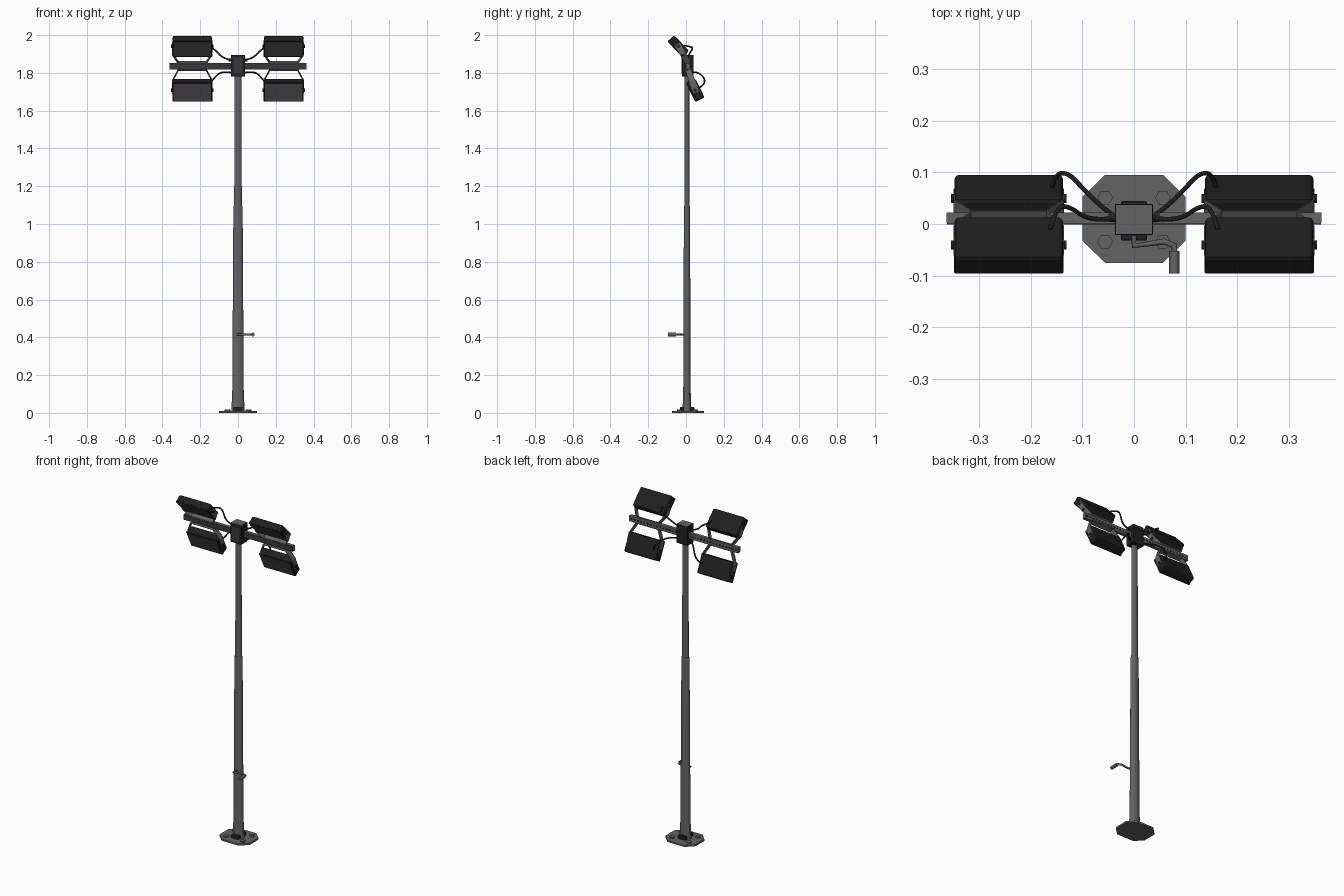
import bpy, bmesh, math
from mathutils import Vector, Matrix

if "Cube" in bpy.data.objects:
    bpy.data.objects.remove(bpy.data.objects["Cube"])


def material(name, r, g, b):
    m = bpy.data.materials.new(name)
    m.diffuse_color = (r, g, b, 1)
    m.use_nodes = True
    m.node_tree.nodes["Principled BSDF"].inputs["Base Color"].default_value = m.diffuse_color
    return m


STEEL = material("grey steel", 0.125, 0.125, 0.13)
DARK = material("dark steel", 0.04, 0.04, 0.043)
BLACK = material("black housing", 0.014, 0.014, 0.014)
GLASS = material("smoky glass", 0.085, 0.08, 0.085)


def finish(name, bm, mat, smooth=False):
    bmesh.ops.recalc_face_normals(bm, faces=bm.faces)
    me = bpy.data.meshes.new(name)
    bm.to_mesh(me)
    bm.free()
    ob = bpy.data.objects.new(name, me)
    bpy.context.collection.objects.link(ob)
    me.materials.append(mat)
    if smooth:
        bpy.ops.object.select_all(action='DESELECT')
        ob.select_set(True)
        bpy.context.view_layer.objects.active = ob
        bpy.ops.object.shade_smooth_by_angle(angle=math.radians(35))
    return ob


def box(name, centre, size, mat, bevel=0, frame=None, segments=2):
    bm = bmesh.new()
    bmesh.ops.create_cube(bm, size=1)
    bmesh.ops.scale(bm, vec=size, verts=bm.verts)
    if bevel:
        bmesh.ops.bevel(bm, geom=bm.edges[:], offset=bevel, segments=segments,
                        profile=0.5, affect='EDGES')
    bmesh.ops.translate(bm, vec=centre, verts=bm.verts)
    if frame:
        bmesh.ops.transform(bm, matrix=frame, verts=bm.verts)
    return finish(name, bm, mat)


def cylinder(name, centre, radius, depth, sides, mat, rot=None):
    bm = bmesh.new()
    bmesh.ops.create_cone(bm, cap_ends=True, segments=sides, radius1=radius,
                          radius2=radius, depth=depth)
    if rot:
        bmesh.ops.transform(bm, matrix=rot, verts=bm.verts)
    bmesh.ops.translate(bm, vec=centre, verts=bm.verts)
    return finish(name, bm, mat, sides > 8)


def loft(name, sections, cy, sides, mat):
    """Stacked oval sections (z, half width, half depth)."""
    bm = bmesh.new()
    rings = []
    for z, hx, hy in sections:
        rings.append([bm.verts.new((hx * math.cos(2 * math.pi * (i + .5) / sides),
                                    cy + hy * math.sin(2 * math.pi * (i + .5) / sides), z))
                      for i in range(sides)])
    for a, b in zip(rings, rings[1:]):
        for i in range(sides):
            j = (i + 1) % sides
            bm.faces.new((a[i], a[j], b[j], b[i]))
    bm.faces.new(rings[0])
    bm.faces.new(rings[-1])
    return finish(name, bm, mat, True)


def tube(name, points, radius, mat, spline='NURBS'):
    cu = bpy.data.curves.new(name, 'CURVE')
    cu.dimensions = '3D'
    cu.bevel_depth = radius
    cu.bevel_resolution = 2
    cu.resolution_u = 5
    cu.use_fill_caps = True
    s = cu.splines.new(spline)
    s.points.add(len(points) - 1)
    for p, co in zip(s.points, points):
        p.co = (*co, 1)
    if spline == 'NURBS':
        s.order_u = 3
        s.use_endpoint_u = True
    ob = bpy.data.objects.new(name, cu)
    bpy.context.collection.objects.link(ob)
    cu.materials.append(mat)
    return ob


def strap(name, profile, frame, half, thick, mat):
    """Bent flat bar: profile (x, d) swept across the local z width."""
    bm = bmesh.new()
    rows = [[bm.verts.new((x, d, s * half)) for s in (-1, 1)] for x, d in profile]
    for a, b in zip(rows, rows[1:]):
        bm.faces.new((a[0], a[1], b[1], b[0]))
    bmesh.ops.recalc_face_normals(bm, faces=bm.faces)
    bmesh.ops.solidify(bm, geom=bm.faces[:], thickness=thick)
    bmesh.ops.transform(bm, matrix=frame, verts=bm.verts)
    return finish(name, bm, mat)


def basis(x, y, z, origin):
    m = Matrix((x, y, z)).transposed().to_4x4()
    m.translation = origin
    return m


# Base plate: rectangle with cut corners
bm = bmesh.new()
outline = [(0.1, 0.042), (0.056, 0.085), (-0.056, 0.085), (-0.1, 0.042),
           (-0.1, -0.042), (-0.056, -0.085), (0.056, -0.085), (0.1, -0.042)]
face = bm.faces.new([bm.verts.new((x, y + 0.01, 0)) for x, y in outline])
top = bmesh.ops.extrude_face_region(bm, geom=[face])
bmesh.ops.translate(bm, vec=(0, 0, 0.01),
                    verts=[v for v in top['geom'] if isinstance(v, bmesh.types.BMVert)])
finish("base_plate", bm, STEEL)

for sx in (-1, 1):
    for y in (-0.034, 0.051):
        cylinder("base_bolt", (sx * 0.056, y, 0.013), 0.015, 0.008, 6, STEEL,
                 Matrix.Rotation(math.radians(30), 4, 'Z'))
for y in (-0.022, 0.034):
    box("base_bracket", (0, y, 0.02), (0.05, 0.02, 0.022), BLACK, 0.003)

# Two-stage telescopic pole
CY = 0.005
loft("lower_pole", [(0.008, 0.036, 0.024), (0.12, 0.031, 0.020), (1.08, 0.025, 0.0165),
                    (1.095, 0.023, 0.015)], CY, 16, STEEL)
loft("upper_pole", [(1.08, 0.0205, 0.0135), (1.8, 0.019, 0.0125)], CY, 16, STEEL)

# Crank handle
tube("crank_arm", [(0, -0.005, 0.415), (0, -0.042, 0.415), (0.058, -0.034, 0.415),
                   (0.078, -0.042, 0.415), (0.078, -0.06, 0.415)], 0.006, STEEL, 'POLY')
cylinder("crank_grip", (0.078, -0.074, 0.415), 0.01, 0.044, 12, STEEL,
         Matrix.Rotation(math.radians(90), 4, 'X'))

# Junction box with a lighter lid, and its collar
box("junction_box", (0, 0.009, 1.838), (0.074, 0.06, 0.114), BLACK, 0.003)
box("junction_lid", (0, 0.009, 1.893), (0.07, 0.056, 0.006), STEEL)
box("junction_front_cover", (0, -0.021, 1.838), (0.05, 0.004, 0.085), DARK)

# Slotted cross arm, dark inside the front channel
box("cross_arm", (0, 0.012, 1.835), (0.724, 0.02, 0.034), STEEL)
box("cross_arm_channel", (0, 0.001, 1.835), (0.722, 0.003, 0.03), DARK)
for sx in (-1, 1):
    for i in range(15):
        x = sx * (0.052 + i * 0.021)
        box("arm_slot", (x, 0.022, 1.835), (0.012, 0.001, 0.011), BLACK)

# Four floodlights: front face top and bottom edges as (y, z)
LAMPS = {"upper": ((-0.098, 1.966), (-0.018, 1.883), 0.048),
         "lower": ((0.0, 1.747), (0.050, 1.646), 0.054)}
LX = 0.242
for level, (a, b, depth) in LAMPS.items():
    a, b = Vector((0, *a)), Vector((0, *b))
    up = (a - b).normalized()
    xa = Vector((1, 0, 0))
    front = up.cross(xa).normalized()
    if front.y > 0:
        front = -front
    mid = (a + b) / 2 - front * depth / 2
    height = (a - b).length
    arm = Vector((0, 0.012, 1.853 if level == "upper" else 1.817))
    reach = mid - arm
    length = reach.length
    d = reach.normalized()
    for sx in (-1, 1):
        off = xa * sx * LX
        fr = basis(xa, up, front, mid + off)
        box(level + "_lamp_body", (0, 0, 0), (0.21, height, depth), BLACK, 0.009, fr)
        box(level + "_lamp_rim", (0, 0, depth / 2 - 0.007), (0.212, height + 0.001, 0.012),
            BLACK, 0.003, fr, 1)
        box(level + "_lamp_glass", (0, 0, depth / 2 - 0.001), (0.2, height - 0.012, 0.004),
            GLASS, 0, fr)
        # Bent mounting strap from the arm to both lamp sides
        half = [(0.107, length + 0.012), (0.107, length * 0.55), (0.075, 0.0)]
        prof = [(-x, y) for x, y in half] + half[::-1]
        strap(level + "_lamp_strap", prof, basis(xa, d, xa.cross(d), arm + off),
              0.016, 0.003, STEEL)
        for s in (-1, 1):
            cylinder(level + "_pivot_bolt", mid + off + xa * s * 0.108, 0.009, 0.007, 12,
                     BLACK, Matrix.Rotation(math.radians(90), 4, 'Y'))

# Power cables
for sx in (-1, 1):
    tube("upper_cable", [(sx * x, y, z) for x, y, z in
         [(0.03, 0.012, 1.868), (0.06, 0.008, 1.872), (0.095, 0.012, 1.892),
          (0.125, 0.034, 1.925), (0.15, 0.034, 1.938), (0.162, -0.01, 1.945)]], 0.0045, BLACK)
    tube("lower_cable", [(sx * x, y, z) for x, y, z in
         [(0.03, 0.01, 1.8), (0.06, 0.03, 1.806), (0.1, 0.07, 1.8),
          (0.128, 0.1, 1.77), (0.155, 0.096, 1.735), (0.16, 0.06, 1.715)]], 0.0045, BLACK)
    cylinder("cable_gland", (sx * 0.042, 0.012, 1.868), 0.008, 0.014, 12, BLACK,
             Matrix.Rotation(math.radians(90), 4, 'Y'))
